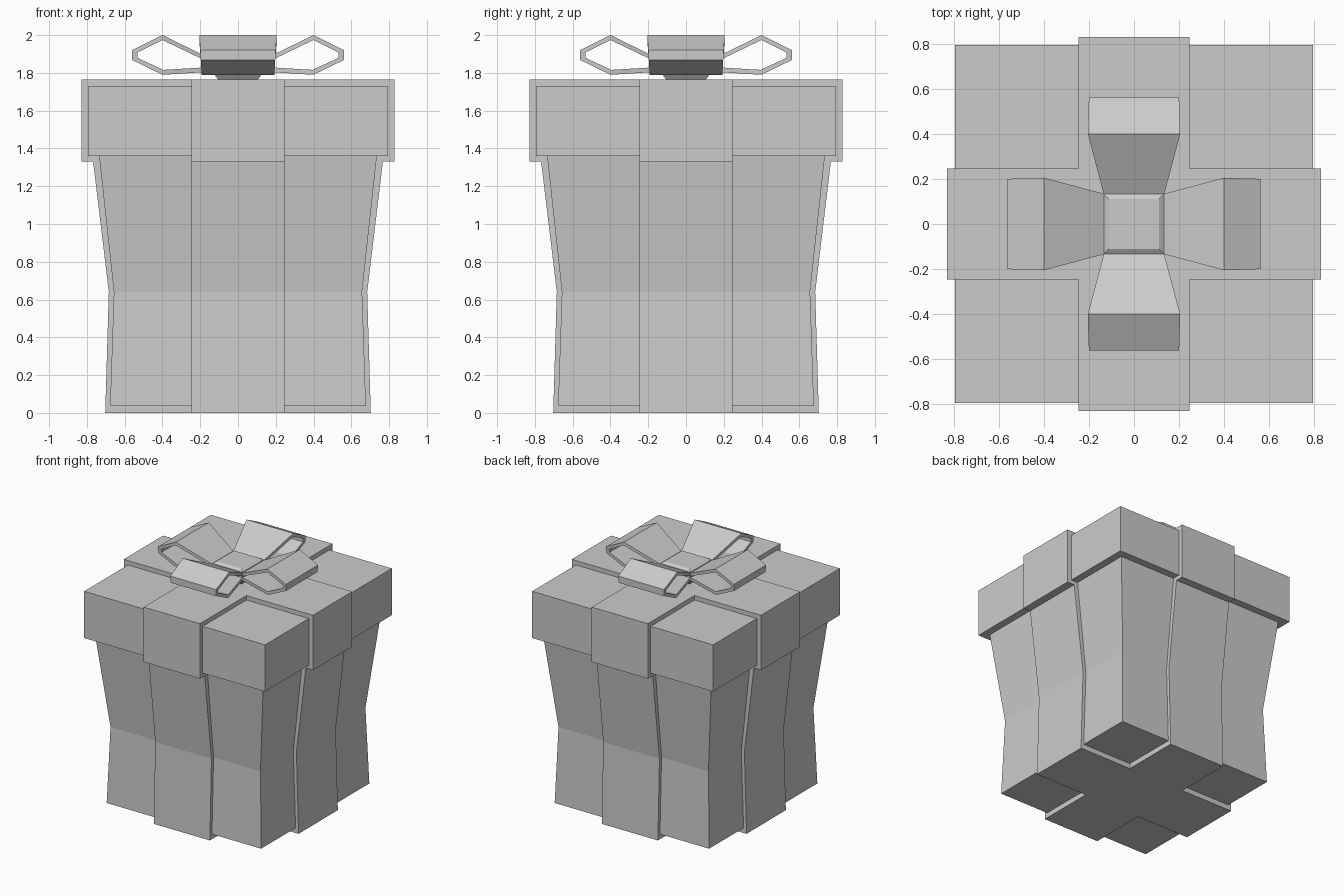
import bpy
from math import pi
from mathutils import Matrix

if "Cube" in bpy.data.objects:
    bpy.data.objects.remove(bpy.data.objects["Cube"])


def make(name, verts, faces, rot=0.0):
    me = bpy.data.meshes.new(name)
    me.from_pydata(verts, [], faces)
    me.transform(Matrix.Rotation(rot, 4, 'Z'))
    me.update()
    ob = bpy.data.objects.new(name, me)
    bpy.context.collection.objects.link(ob)
    return ob


def loft(name, section, levels):
    """Stack the section outline at each (z, radius) level and cap both ends."""
    verts, faces = [], []
    for z, r in levels:
        ring = section(r)
        n = len(ring)
        verts += [(x, y, z) for x, y in ring]
    for k in range(len(levels) - 1):
        for i in range(n):
            j = (i + 1) % n
            faces.append((k*n + i, k*n + j, (k+1)*n + j, (k+1)*n + i))
    faces.append(tuple(reversed(range(n))))
    faces.append(tuple(range(len(verts) - n, len(verts))))
    return make(name, verts, faces)


def square(r):
    return [(-r, -r), (r, -r), (r, r), (-r, r)]


def cross(r, w=0.246):
    return [(-w, -r), (w, -r), (w, -w), (r, -w), (r, w), (w, w),
            (w, r), (-w, r), (-w, w), (-r, w), (-r, -w), (-w, -w)]


# box and lid
loft("box_body", square, [(0.04, 0.677), (0.64, 0.657), (1.36, 0.735)])
loft("lid", square, [(1.36, 0.793), (1.73, 0.793)])

# ribbon wrapped around box and lid
loft("ribbon_wrap", cross, [(0, 0.703), (0.64, 0.684), (1.33, 0.767),
                            (1.33, 0.829), (1.765, 0.829)])

# knot in the middle of the bow
loft("bow_knot", square, [(1.765, 0.105), (1.80, 0.132), (1.875, 0.132), (1.89, 0.11)])

# bow loops: (outward, height, half width) for outer and inner skin
outer = [(0.125, 1.866, 0.132), (0.40, 2.0, 0.205), (0.56, 1.92, 0.2),
         (0.56, 1.868, 0.197), (0.40, 1.79, 0.192), (0.125, 1.807, 0.128)]
inner = [(0.125, 1.842, 0.132), (0.40, 1.974, 0.205), (0.533, 1.907, 0.2),
         (0.533, 1.88, 0.197), (0.395, 1.816, 0.192), (0.125, 1.832, 0.128)]
pts = outer + inner
loop_verts = [(x, s * w, z) for s in (-1, 1) for x, z, w in pts]
loop_faces = []
for i in range(5):
    a, b, c, d = i, i + 1, i + 7, i + 6
    loop_faces += [(a, a + 12, b + 12, b), (d, c, c + 12, d + 12),
                   (a, b, c, d), (d + 12, c + 12, b + 12, a + 12)]
loop_faces += [(0, 6, 18, 12), (5, 17, 23, 11)]
for k, side in enumerate(("right", "back", "left", "front")):
    make("bow_loop_" + side, loop_verts, loop_faces, k * pi / 2)
